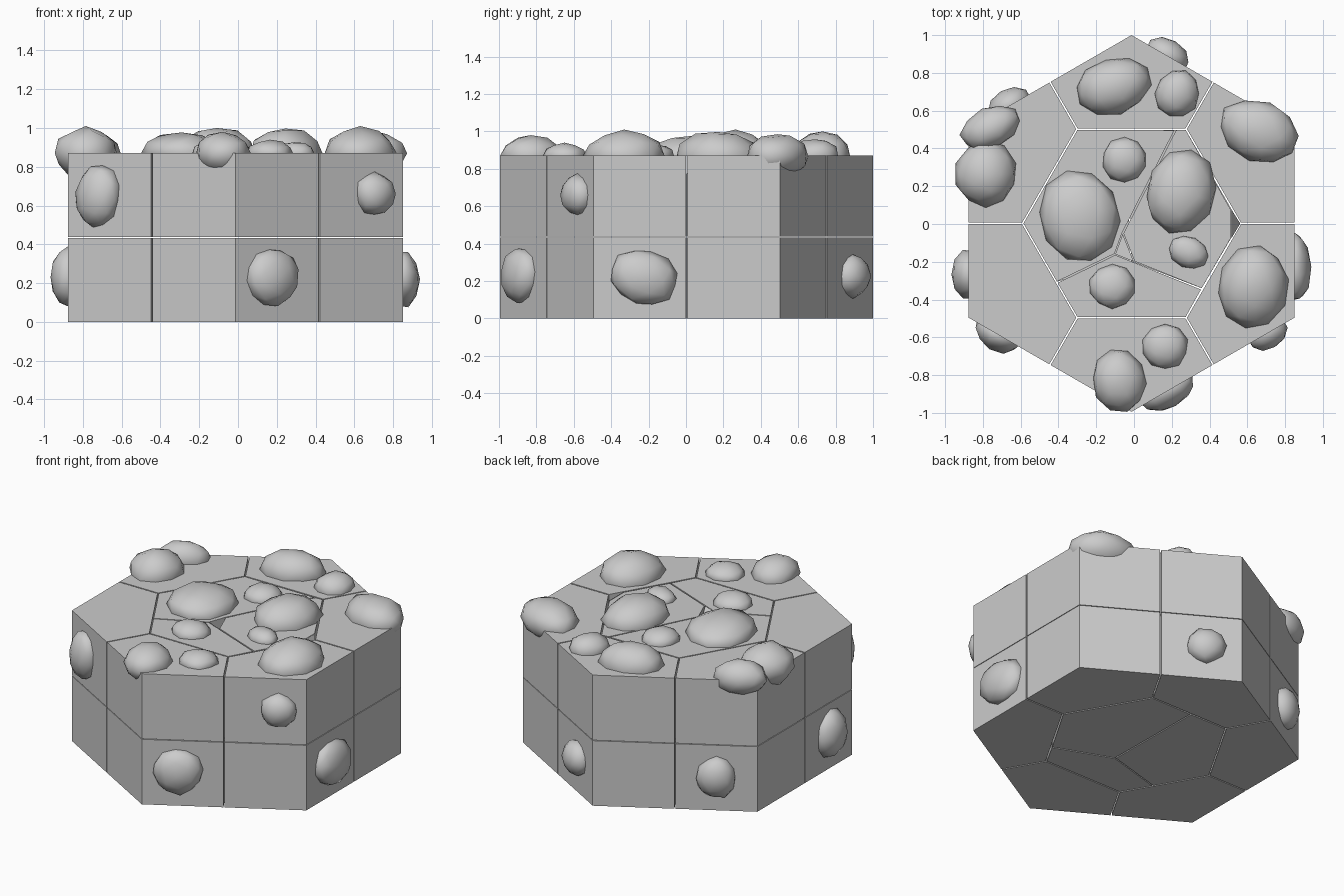
import bpy, bmesh, random
from math import sin, cos, pi, radians
from mathutils import Vector, Matrix

if "Cube" in bpy.data.objects:
    bpy.data.objects.remove(bpy.data.objects["Cube"])

random.seed(4)
CX, CY, R, RI = -0.013, 0.003, 0.997, 0.577
TOP, MID, GAP = 0.87, 0.435, 0.004

stone = bpy.data.materials.new("grey stone")
stone.use_nodes = True
stone.diffuse_color = (0.6, 0.6, 0.6, 1)
bsdf = stone.node_tree.nodes["Principled BSDF"]
bsdf.inputs["Base Color"].default_value = (0.6, 0.6, 0.6, 1)
bsdf.inputs["Roughness"].default_value = 0.8


def finish(name, bm):
    bmesh.ops.recalc_face_normals(bm, faces=bm.faces)
    mesh = bpy.data.meshes.new(name)
    bm.to_mesh(mesh)
    bm.free()
    mesh.materials.append(stone)
    obj = bpy.data.objects.new(name, mesh)
    bpy.context.collection.objects.link(obj)
    return obj


def polar(radius, degrees):
    a = radians(degrees)
    return Vector((CX + radius * cos(a), CY + radius * sin(a)))


def shrink(points, gaps):
    """Move each side of a counter-clockwise outline inwards by its own gap."""
    n = len(points)
    lines = []
    for i, p in enumerate(points):
        d = (points[(i + 1) % n] - p).normalized()
        lines.append((p + Vector((-d.y, d.x)) * gaps[i], d))
    result = []
    for i in range(n):
        (p, d), (q, e) = lines[i - 1], lines[i]
        t = (q - p).cross(e) / d.cross(e) if hasattr(Vector, "cross") else 0
        result.append(p + d * t)
    return result


def block(name, points, z0, z1, gaps=None, sunk=None):
    """Upright stone block; the corner called sunk drops its top."""
    pts = shrink(points, gaps or [GAP] * len(points))
    bm = bmesh.new()
    low = [bm.verts.new((p.x, p.y, z0)) for p in pts]
    high = [bm.verts.new((p.x, p.y, z1 - (0.1 if i == sunk else 0)))
            for i, p in enumerate(pts)]
    bm.faces.new(low[::-1])
    bm.faces.new(high)
    for i in range(len(pts)):
        j = (i + 1) % len(pts)
        bm.faces.new((low[i], low[j], high[j], high[i]))
    finish(name, bm)


layers = (("lower", 0, MID - GAP / 2), ("upper", MID + GAP / 2, TOP))
inner = [polar(RI, 60 * k) for k in range(6)]

# Outer ring: six corner blocks on each layer
for layer, z0, z1 in layers:
    for k in range(6):
        a = 60 * k
        outline = [inner[k], polar(R * cos(pi / 6), a), polar(R, a + 30),
                   polar(R * cos(pi / 6), a + 60), inner[(k + 1) % 6]]
        block(f"{layer}_corner_block_{k + 1}", outline, z0, z1, [GAP, 0, 0, GAP, GAP])

# Core: three slabs on each layer, meeting in a Y joint
top_end, left_end, right_end = (Vector(p) for p in ((0.22, 0.5), (-0.41, -0.31), (0.36, -0.345)))
a, b, c = (Vector(p) for p in ((-0.06, -0.05), (-0.1, -0.16), (0.0, -0.2)))
layer, z0, z1 = layers[1]
chip_top, chip_low = Vector((0.515, 0.078)), Vector((0.515, -0.078))
block("upper_core_left", [top_end, inner[2], inner[3], left_end, b, a], z0, z1)
block("upper_core_right", [right_end, chip_low, chip_top, inner[1], top_end, a, c], z0, z1)
block("upper_core_front", [left_end, inner[4], inner[5], right_end, c, b], z0, z1)
block("joint_wedge", [a, b, c], z0, z1, [0.001] * 3, sunk=0)
block("side_wedge", [chip_low, inner[0], chip_top], z0, z1, [0.001] * 3, sunk=1)
layer, z0, z1 = layers[0]
joint, back_end = Vector((-0.02, -0.2)), Vector((-0.03, 0.5))
block("lower_core_left", [back_end, inner[2], inner[3], left_end, joint], z0, z1)
block("lower_core_right", [right_end, inner[0], inner[1], back_end, joint], z0, z1)
block("lower_core_front", [left_end, inner[4], inner[5], right_end, joint], z0, z1)


def pebble(name, centre, radii, turn=0.0, tilt=0.0):
    """Rounded lumpy stone; tilt leans it in its own x-z plane."""
    bm = bmesh.new()
    bmesh.ops.create_icosphere(bm, subdivisions=2, radius=1.0)
    for v in bm.verts:
        v.co *= random.uniform(0.95, 1.05)
    for axis in range(3):
        reach = max(abs(v.co[axis]) for v in bm.verts)
        for v in bm.verts:
            v.co[axis] *= radii[axis] / reach
    bm.transform(Matrix.Translation(centre) @ Matrix.Rotation(radians(turn), 4, "Z")
                 @ Matrix.Rotation(radians(tilt), 4, "Y"))
    obj = finish(name, bm)
    for p in obj.data.polygons:
        p.use_smooth = True


# Stones on top: x, y, half width, half depth, peak height, turn
top_stones = [
    (-0.11, 0.73, 0.2, 0.155, 1.0, 15), (0.23, 0.69, 0.115, 0.13, 0.96, -20),
    (0.665, 0.49, 0.22, 0.165, 0.99, -20), (-0.29, 0.04, 0.205, 0.25, 0.98, 15),
    (0.245, 0.17, 0.18, 0.23, 1.01, -15), (-0.05, 0.34, 0.115, 0.12, 0.94, 0),
    (0.29, -0.15, 0.105, 0.085, 0.93, -25), (-0.115, -0.33, 0.12, 0.12, 0.94, 0),
    (0.165, -0.65, 0.12, 0.12, 0.94, 0), (0.63, -0.33, 0.185, 0.225, 1.01, -10),
    (-0.08, -0.83, 0.14, 0.17, 0.98, 15), (-0.76, 0.51, 0.165, 0.11, 0.98, 25),
    (-0.785, 0.265, 0.16, 0.18, 1.01, 0)]
for i, (x, y, rx, ry, peak, turn) in enumerate(top_stones):
    pebble(f"top_stone_{i + 1}", (x, y, TOP), (rx, ry, peak - TOP), turn)

# Stones on the walls: wall direction, offset along it, height, half width, half height, lean
wall_stones = [
    (240, -0.32, 0.65, 0.125, 0.165, 10), (300, -0.28, 0.23, 0.15, 0.15, 20),
    (300, 0.33, 0.66, 0.11, 0.115, 0), (180, 0.27, 0.23, 0.13, 0.16, 0),
    (0, -0.23, 0.22, 0.18, 0.145, 15), (60, 0.28, 0.225, 0.12, 0.12, 0),
    (120, 0.25, 0.22, 0.12, 0.14, 0)]
for i, (wall, along, z, half_w, half_h, lean) in enumerate(wall_stones):
    side = Vector((-sin(radians(wall)), cos(radians(wall))))
    p = polar(R * cos(pi / 6), wall) + side * along
    pebble(f"wall_stone_{i + 1}", (p.x, p.y, z), (half_w, 0.09, half_h), wall + 90, lean)
